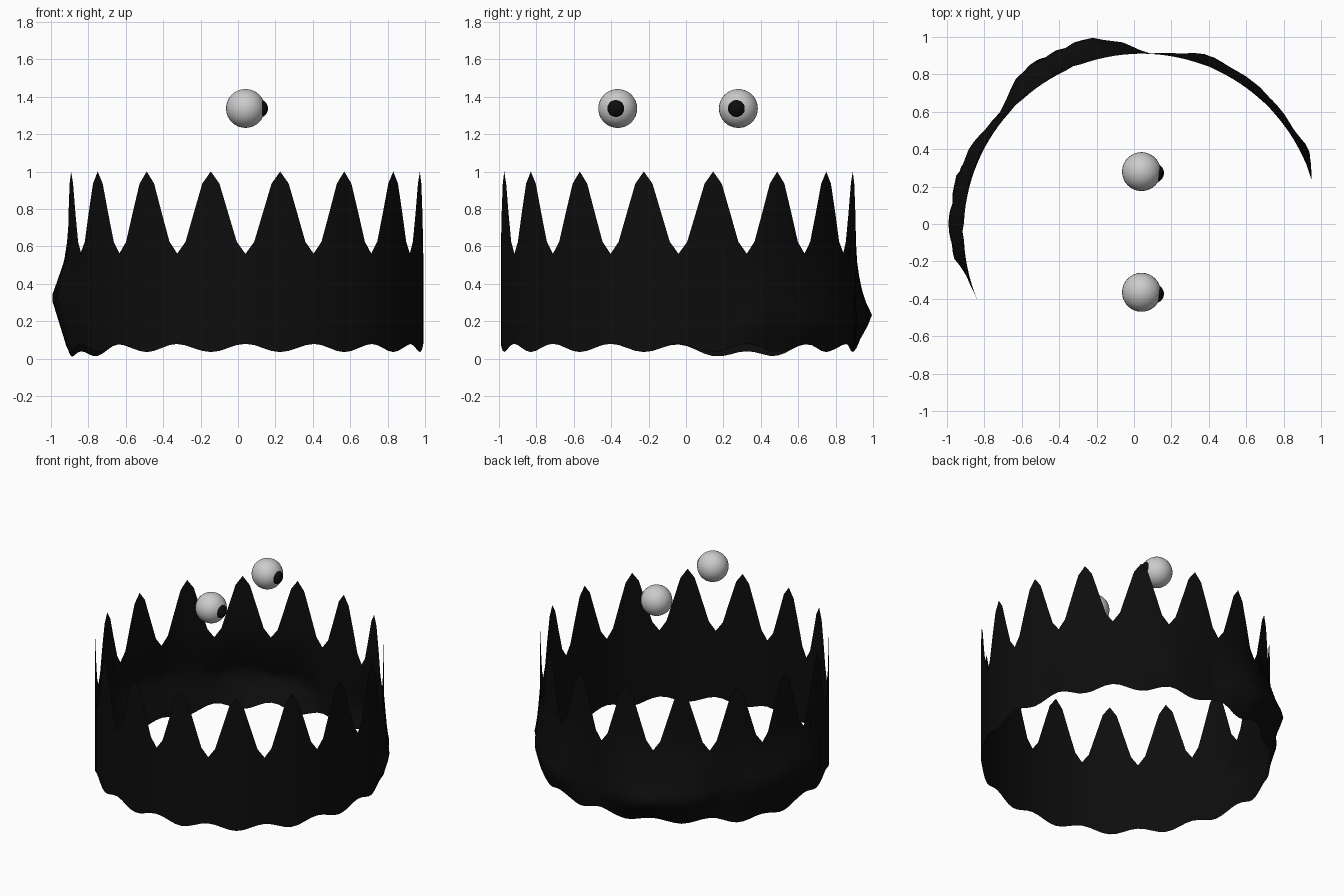
import bpy, bmesh, math

if "Cube" in bpy.data.objects:
    bpy.data.objects.remove(bpy.data.objects["Cube"])

CX, CY, R = 0.04, -0.04, 0.95
SPIKES, SEG, ROWS = 16, 128, 14

black = bpy.data.materials.new("black")
black.diffuse_color = (0.004, 0.004, 0.004, 1)
black.use_nodes = True
black.node_tree.nodes["Principled BSDF"].inputs["Base Color"].default_value = black.diffuse_color

# outward lumps on the back and left of the band: (angle in degrees, bulge)
LUMPS = [(0, 0), (17, 0), (26, .05), (33, .035), (40, .04), (48, .045), (56, .06),
         (62, .05), (69, .065), (80, .02), (88, 0), (96, .07), (105, .13), (113, .12),
         (120, .13), (128, .12), (139, .04), (147, .05), (154, .075), (158, .07),
         (165, .095), (171, .08), (178, .09), (182, .075), (188, .07), (193, .02),
         (201, 0), (360, 0)]


def lerp_table(table, x):
    for (a, va), (b, vb) in zip(table, table[1:]):
        if a <= x <= b:
            return va + (vb - va) * (x - a) / (b - a)
    return 0


def lump(deg, z):
    peak = min(0.34, max(0.2, 0.22 + (deg - 105) / 75 * 0.11))
    return lerp_table(LUMPS, deg) * lerp_table([(-1, 0), (0.04, 0), (peak, 1), (peak + .1, .6), (0.58, 0), (2, 0)], z)


# spiked band: single-sheet ring with wavy bottom and pointed top
bm = bmesh.new()
grid = []
for i in range(SEG):
    deg = 360 * i / SEG
    a = math.radians(deg)
    wave = math.cos(SPIKES * a)            # +1 at valleys, -1 at spike tips
    top = 0.78 - 0.22 * wave
    bottom = 0.057 + 0.022 * wave - 0.04 * math.exp(-((deg - 158) / 14) ** 2)
    column = []
    for j in range(ROWS + 1):
        z = bottom + (top - bottom) * j / ROWS
        r = R + lump(deg, z)
        column.append(bm.verts.new((CX + r * math.cos(a), CY + r * math.sin(a), z)))
    grid.append(column)
for i in range(SEG):
    c, d = grid[i], grid[(i + 1) % SEG]
    for j in range(ROWS):
        bm.faces.new((c[j], d[j], d[j + 1], c[j + 1])).smooth = True
mesh = bpy.data.meshes.new("spiked_band")
bm.to_mesh(mesh)
bm.free()
mesh.materials.append(black)
bpy.context.collection.objects.link(bpy.data.objects.new("spiked_band", mesh))


def ball(name, loc, radius, mat=None):
    bpy.ops.mesh.primitive_uv_sphere_add(segments=32, ring_count=16, radius=radius, location=loc)
    ob = bpy.context.object
    ob.name = name
    bpy.ops.object.shade_smooth()
    if mat:
        ob.data.materials.append(mat)


# floating eyes looking along +x
for side, y in (("left", -0.365), ("right", 0.28)):
    ball(side + "_eye", (CX, y, 1.337), 0.104)
    ball(side + "_pupil", (0.109, y - 0.008, 1.337), 0.051, black)
